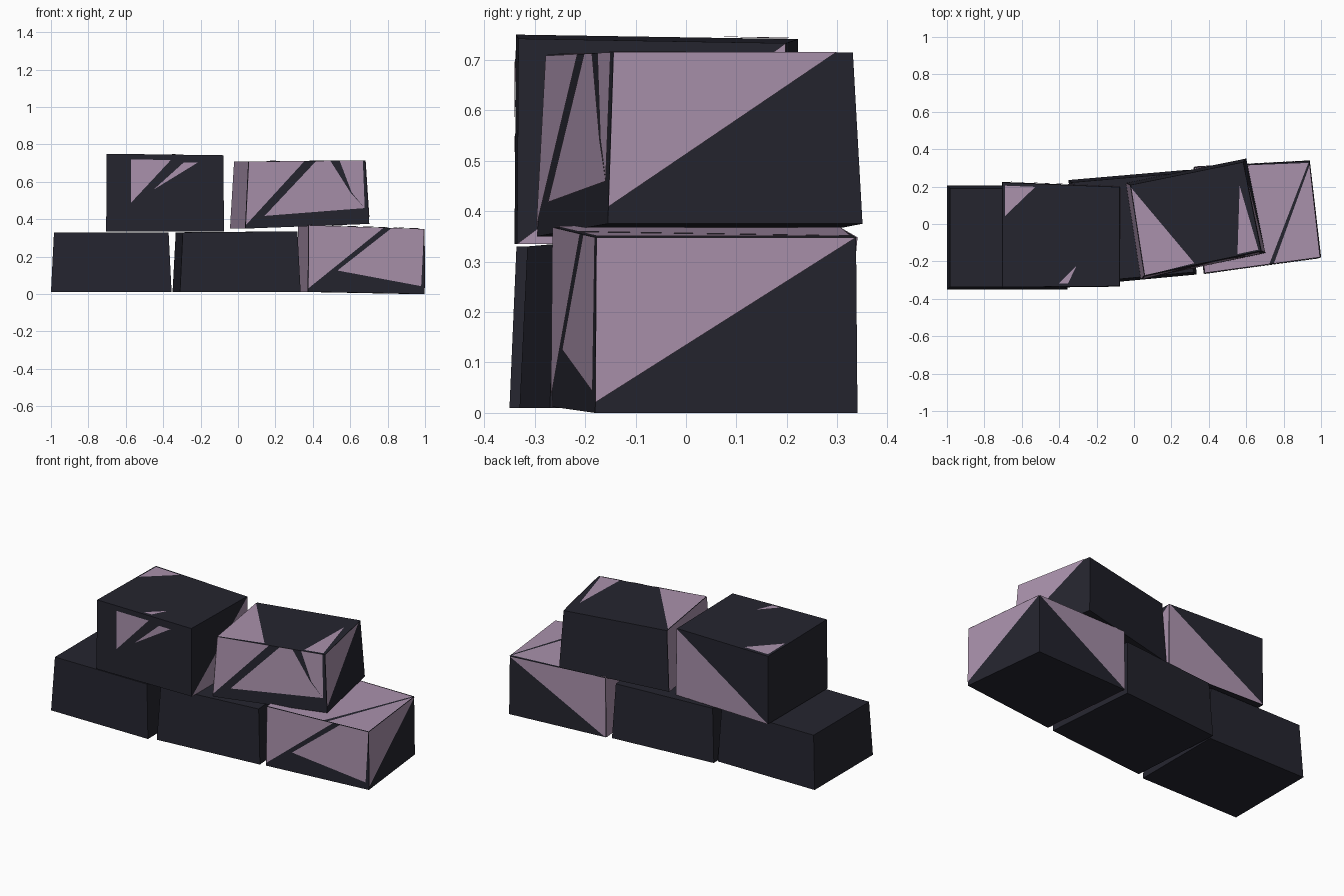
import bpy
from mathutils import Vector

if "Cube" in bpy.data.objects:
    bpy.data.objects.remove(bpy.data.objects["Cube"])


def material(name, rgb):
    m = bpy.data.materials.new(name)
    m.diffuse_color = (*rgb, 1)
    m.use_nodes = True
    m.node_tree.nodes["Principled BSDF"].inputs["Base Color"].default_value = m.diffuse_color
    return m


DARK = material("dark slate", (0.018, 0.018, 0.028))
MAUVE = material("dusty mauve", (0.40, 0.285, 0.41))

# corner order: front left, front right, back right, back left; bottom then top
SIDES = {"front": (0, 1, 5, 4), "right": (1, 2, 6, 5), "back": (2, 3, 7, 6),
         "left": (3, 0, 4, 7), "top": (4, 5, 6, 7)}
WHOLE = [(0, 0), (1, 0), (1, 1), (0, 1)]


def make(name, verts, faces, mat):
    me = bpy.data.meshes.new(name)
    me.from_pydata(verts, [], faces)
    me.materials.append(mat)
    ob = bpy.data.objects.new(name, me)
    bpy.context.collection.objects.link(ob)
    return ob


def block(name, base, z_bottom, z_top, taper=0.02, patches=None):
    """Tapered stone with mauve patches given in 0..1 face coordinates."""
    centre = sum((Vector(p) for p in base), Vector((0, 0))) / 4
    low = [Vector((x, y, z)) for (x, y), z in zip(base, z_bottom)]
    high = []
    for p, z in zip(base, z_top):
        q = Vector(p) + (centre - Vector(p)) * taper * 2
        high.append(Vector((q.x, q.y, z)))
    c = low + high
    make(name, c, [(3, 2, 1, 0)] + list(SIDES.values()), DARK)

    # thin painted patches lying on the faces
    verts, faces = [], []
    for side, polys in (patches or {}).items():
        a, b, d, e = (c[i] for i in SIDES[side])
        n = (d - a).cross(e - b).normalized() * 0.003
        for poly in polys:
            faces.append(range(len(verts), len(verts) + len(poly)))
            verts += [a.lerp(b, u).lerp(e.lerp(d, u), v) + n for u, v in poly]
    if faces:
        make(name + "_patches", verts, faces, MAUVE)


# bottom row
block("bottom_left_block",
      [(-1, -0.35), (-0.355, -0.35), (-0.355, 0.205), (-1, 0.205)],
      [0.01] * 4, [0.33] * 4, 0.025)

block("bottom_middle_block",
      [(-0.31, -0.33), (0.335, -0.27), (0.29, 0.29), (-0.35, 0.235)],
      [0.01] * 4, [0.33, 0.335, 0.335, 0.33], 0.025)

block("bottom_right_block",
      [(0.375, -0.265), (0.998, -0.18), (0.94, 0.34), (0.32, 0.305)],
      [0.012, 0.0, 0.0, 0.012], [0.368, 0.348, 0.348, 0.368], 0.005,
      {"front": [[(0, .05), (.65, 1), (0, 1)],
                 [(.25, .33), (.97, .12), (1, 1), (.72, 1)]],
       "right": [[(0, .06), (1, 1), (0, 1)]],
       "back": [[(1, 0), (1, 1), (0, 1)]],
       "left": [WHOLE],
       "top": [[(0, 0), (.56, 0), (.99, .98), (0, 1)],
               [(.6, 0), (1, 0), (1, .96)]]})

# top row
block("top_left_block",
      [(-0.705, -0.34), (-0.075, -0.335), (-0.075, 0.2), (-0.705, 0.225)],
      [0.335] * 4, [0.75, 0.742, 0.733, 0.741], 0.005,
      {"front": [[(.21, .37), (.55, .93), (.21, .93)],
                 [(.4, .54), (.78, .9), (.66, .9)]],
       "right": [[(0, 0), (1, 0), (1, 1)]],
       "back": [[(0, 0), (1, 0), (0, 1)]],
       "top": [[(.02, .68), (.28, .97), (.02, .97)],
               [(.48, .03), (.56, .03), (.63, .2)]]})

block("top_right_block",
      [(0.04, -0.295), (0.702, -0.155), (0.6, 0.35), (-0.04, 0.22)],
      [0.35, 0.375, 0.375, 0.35], [0.708, 0.715, 0.715, 0.708], 0.03,
      {"front": [[(0, .05), (.48, 1), (0, 1)],
                 [(.15, .18), (.97, .25), (.86, .5), (.7, 1), (.58, 1)],
                 [(.97, .25), (.98, 1), (.78, 1), (.87, .5)]],
       "right": [[(0, .1), (.93, 1), (0, 1)]],
       "left": [WHOLE],
       "top": [[(0, 0), (.43, .02), (0, .97)],
               [(.8, .02), (.98, .02), (.93, .75)]]})
